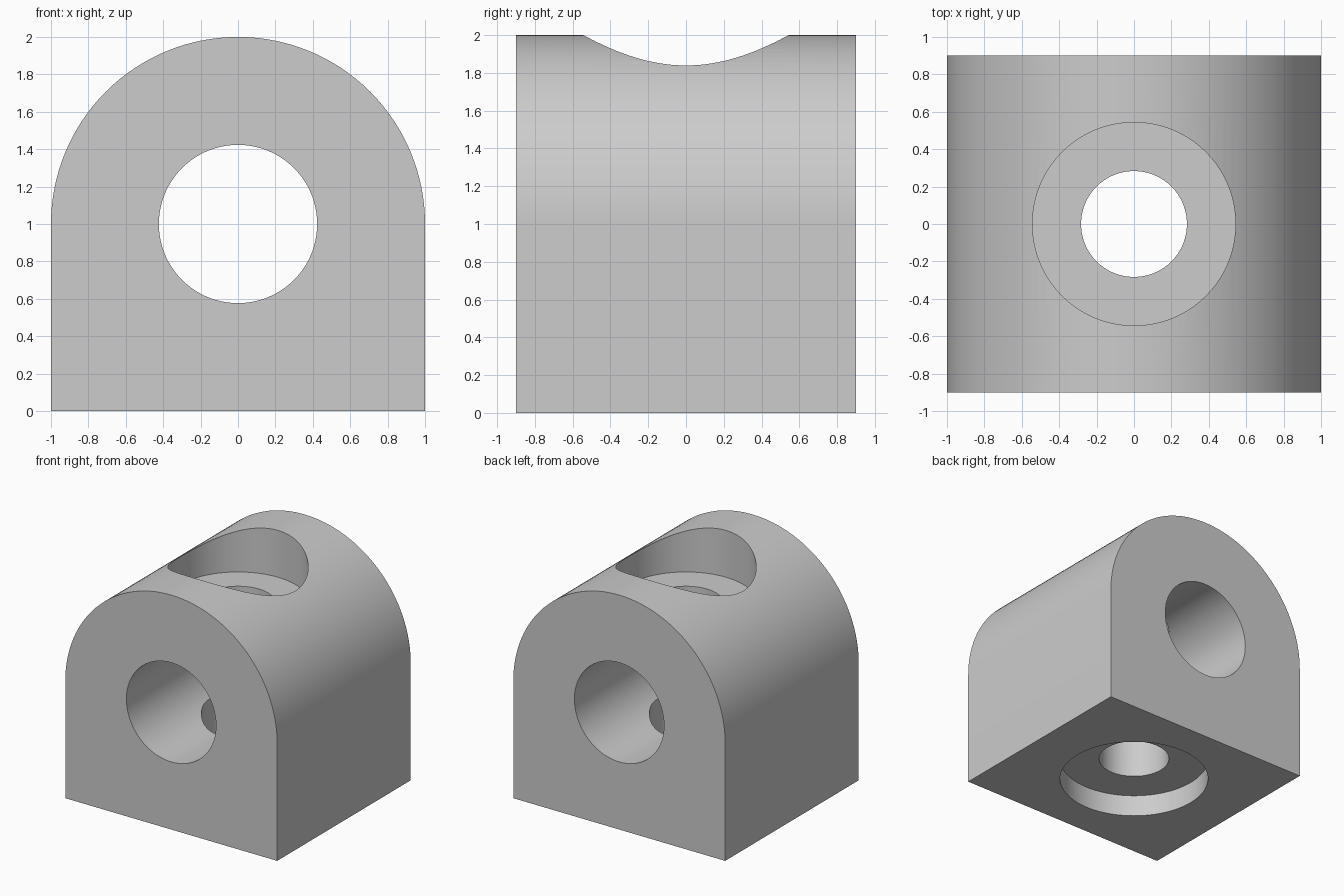
import bpy, bmesh, math

if "Cube" in bpy.data.objects:
    bpy.data.objects.remove(bpy.data.objects["Cube"])

grey = bpy.data.materials.new("light grey")
grey.diffuse_color = (0.604, 0.604, 0.604, 1)
grey.use_nodes = True
grey.node_tree.nodes["Principled BSDF"].inputs["Base Color"].default_value = grey.diffuse_color

HALF_DEPTH = 0.9
SEGMENTS = 128


def arched_block(name):
    """Square base with a half-round top, extruded from front to back."""
    steps = SEGMENTS // 2
    profile = [(-1, 0), (1, 0)]
    profile += [(math.cos(math.pi * i / steps), 1 + math.sin(math.pi * i / steps))
                for i in range(steps + 1)]
    bm = bmesh.new()
    face = bm.faces.new([bm.verts.new((x, -HALF_DEPTH, z)) for x, z in profile])
    side = bmesh.ops.extrude_face_region(bm, geom=[face])["geom"]
    moved = [v for v in side if isinstance(v, bmesh.types.BMVert)]
    bmesh.ops.translate(bm, verts=moved, vec=(0, 2 * HALF_DEPTH, 0))
    bmesh.ops.recalc_face_normals(bm, faces=bm.faces)
    mesh = bpy.data.meshes.new(name)
    bm.to_mesh(mesh)
    bm.free()
    obj = bpy.data.objects.new(name, mesh)
    bpy.context.collection.objects.link(obj)
    mesh.materials.append(grey)
    return obj


def cut_hole(target, radius, length, center, tilt=0):
    """Drill a round hole into the target."""
    bpy.ops.mesh.primitive_cylinder_add(vertices=SEGMENTS, radius=radius, depth=length,
                                        location=center, rotation=(tilt, 0, 0))
    cutter = bpy.context.object
    cutter.hide_render = True
    cutter.data.materials.append(grey)
    mod = target.modifiers.new("hole", "BOOLEAN")
    mod.operation = "DIFFERENCE"
    mod.solver = "EXACT"
    mod.object = cutter
    bpy.context.view_layer.objects.active = target
    bpy.ops.object.modifier_apply(modifier=mod.name)
    bpy.data.objects.remove(cutter)


block = arched_block("bearing_block")

# shaft bore from front to back
cut_hole(block, 0.423, 3, (0, 0, 1), math.pi / 2)
# bolt hole from top to bottom
cut_hole(block, 0.283, 4, (0, 0, 1))
# bolt head recess in the arched top, floor at z = 1.6
cut_hole(block, 0.543, 1, (0, 0, 2.1))
# wider, shallow recess in the underside
cut_hole(block, 0.6, 1, (0, 0, 0.187 - 0.5))

bpy.ops.object.select_all(action="DESELECT")
block.select_set(True)
bpy.context.view_layer.objects.active = block
bpy.ops.object.shade_smooth_by_angle(angle=math.radians(30))
